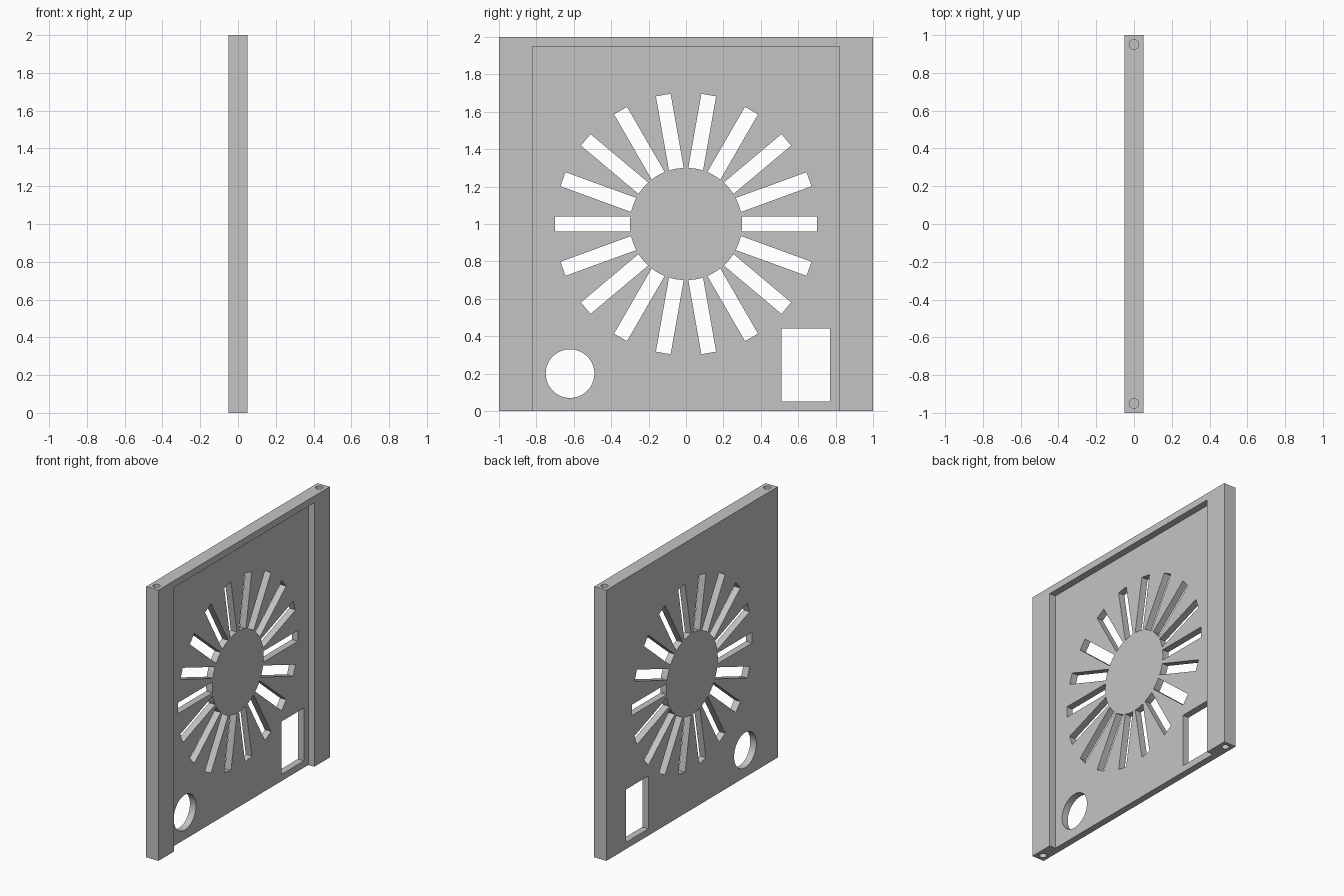
import bpy, bmesh
from math import sin, cos, asin, radians, tau
from mathutils import Matrix, Vector

if "Cube" in bpy.data.objects:
    bpy.data.objects.remove(bpy.data.objects["Cube"], do_unlink=True)

grey = bpy.data.materials.new("light grey")
grey.use_nodes = True
colour = (0.55, 0.55, 0.55, 1)
grey.diffuse_color = colour
grey.node_tree.nodes["Principled BSDF"].inputs["Base Color"].default_value = colour


def prism(bm, profile, x0, x1):
    """Closed prism along x from a (y, z) outline."""
    verts = [bm.verts.new((x0, y, z)) for y, z in profile]
    face = bm.faces.new(verts)
    out = bmesh.ops.extrude_face_region(bm, geom=[face])
    moved = [v for v in out["geom"] if isinstance(v, bmesh.types.BMVert)]
    bmesh.ops.translate(bm, verts=moved, vec=(x1 - x0, 0, 0))


def rect(y0, y1, z0, z1):
    return [(y0, z0), (y1, z0), (y1, z1), (y0, z1)]


def make(name, bm):
    bmesh.ops.recalc_face_normals(bm, faces=bm.faces[:])
    mesh = bpy.data.meshes.new(name)
    bm.to_mesh(mesh)
    bm.free()
    mesh.materials.append(grey)
    obj = bpy.data.objects.new(name, mesh)
    bpy.context.collection.objects.link(obj)
    return obj


def cut(target, bm, name):
    cutter = make(name, bm)
    cutter.hide_render = True
    mod = target.modifiers.new(name, 'BOOLEAN')
    mod.operation = 'DIFFERENCE'
    mod.solver = 'EXACT'
    mod.object = cutter
    bpy.context.view_layer.objects.active = target
    bpy.ops.object.modifier_apply(modifier=name)
    bpy.data.objects.remove(cutter, do_unlink=True)


# Solid panel
bm = bmesh.new()
prism(bm, rect(-1, 1, 0, 2), -0.05, 0.05)
panel = make("vent_panel", bm)

# Shallow recess, open at the bottom edge
bm = bmesh.new()
prism(bm, rect(-0.82, 0.82, -0.2, 1.95), 0.0, 0.2)
cut(panel, bm, "recess_cutter")

# Radial vent slots around a round hub, with curved inner ends
bm = bmesh.new()
hub, reach, half = 0.3, 0.7, 0.04
spread = asin(half / hub)
for i in range(18):
    turn = radians(20 * i)
    arc = [spread * (1 - k / 3) for k in range(7)]
    outline = [(hub * cos(a), hub * sin(a)) for a in arc]
    outline += [(reach, -half), (reach, half)]
    spin = Matrix.Rotation(turn, 2)
    points = [spin @ Vector(p) for p in outline]
    prism(bm, [(p.x, p.y + 1) for p in points], -0.2, 0.2)

# Round opening and rectangular opening
prism(bm, [(-0.62 + 0.13 * cos(tau * k / 64), 0.2 + 0.13 * sin(tau * k / 64))
           for k in range(64)], -0.2, 0.2)
prism(bm, rect(0.51, 0.77, 0.05, 0.44), -0.2, 0.2)
cut(panel, bm, "opening_cutter")

# Blind pin holes in the ends of both posts
bm = bmesh.new()
for y in (-0.95, 0.95):
    for z in (0, 2):
        bmesh.ops.create_cone(bm, cap_ends=True, segments=32, radius1=0.025,
                              radius2=0.025, depth=0.2,
                              matrix=Matrix.Translation((0, y, z)))
cut(panel, bm, "pin_hole_cutter")

# Smooth the round walls, keep all corners sharp
panel.select_set(True)
bpy.context.view_layer.objects.active = panel
bpy.ops.object.shade_smooth_by_angle(angle=radians(20))
